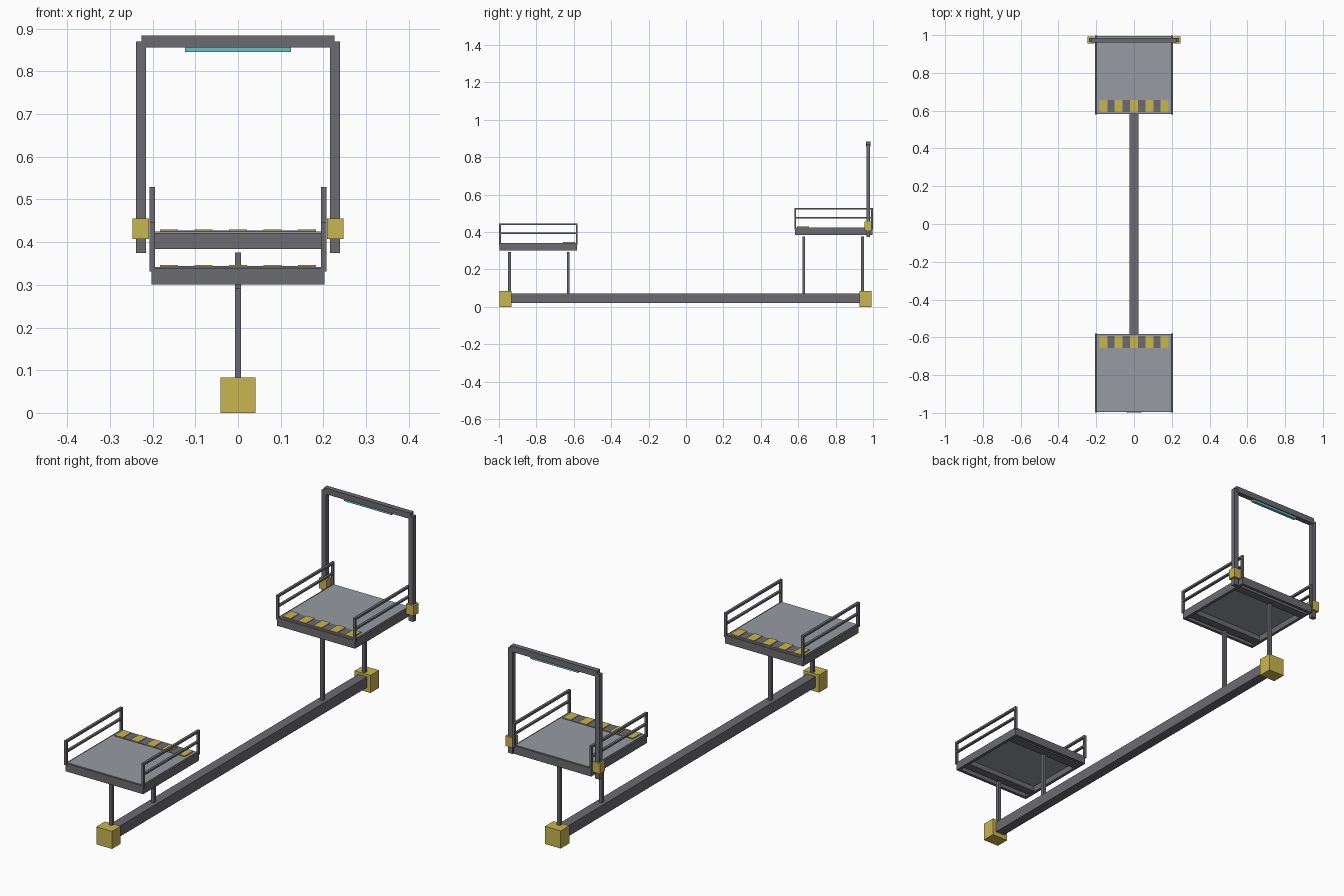
import bpy
import bmesh
from mathutils import Vector

cube = bpy.data.objects.get("Cube")
if cube:
    bpy.data.objects.remove(cube, do_unlink=True)


def material(name, rgb):
    mat = bpy.data.materials.new(name)
    mat.use_nodes = True
    colour = (*rgb, 1.0)
    mat.diffuse_color = colour
    mat.node_tree.nodes["Principled BSDF"].inputs["Base Color"].default_value = colour
    return mat


STEEL = material("dark steel", (0.15, 0.15, 0.165))
DECK = material("deck grey", (0.31, 0.33, 0.37))
YELLOW = material("safety yellow", (0.58, 0.47, 0.08))
CYAN = material("cyan light", (0.13, 0.55, 0.55))


def boxes(name, mat, spans):
    """One object made of boxes, each given as x, y and z ranges."""
    bm = bmesh.new()
    for span in spans:
        lo, hi = Vector([s[0] for s in span]), Vector([s[1] for s in span])
        for v in bmesh.ops.create_cube(bm, size=1)["verts"]:
            v.co = Vector([(lo[i] + hi[i]) / 2 + v.co[i] * (hi[i] - lo[i]) for i in range(3)])
    mesh = bpy.data.meshes.new(name)
    bm.to_mesh(mesh)
    bm.free()
    mesh.materials.append(mat)
    obj = bpy.data.objects.new(name, mesh)
    bpy.context.collection.objects.link(obj)
    return obj


def around(centre, half):
    return (centre - half, centre + half)


# Ground beam with its end blocks
boxes("ground_beam", STEEL, [(around(0, 0.023), (-0.985, 0.98), (0.021, 0.071))])
for label, y in (("front", -0.965), ("rear", 0.96)):
    boxes(label + "_end_block", YELLOW, [(around(0, 0.041), around(y, 0.032), (0, 0.083))])


def platform(label, side, base):
    """A railed deck; side is -1 at the front and 1 at the rear."""
    mid = side * 0.789
    half_x, half_y, wall = 0.203, 0.207, 0.014
    top = base + 0.038
    z = (base, top)

    # Perimeter frame and the two joists above the columns
    frame = []
    for s in (-1, 1):
        frame.append((around(s * (half_x - wall / 2), wall / 2), around(mid, half_y), z))
        frame.append((around(0, half_x - wall), around(mid + s * (half_y - wall / 2), wall / 2), z))
    boxes(label + "_platform_frame", STEEL, frame)
    columns = [side * 0.63, side * 0.943]
    boxes(label + "_joists", STEEL,
          [(around(0, half_x - wall), around(y, 0.02), (base + 0.004, top - 0.01)) for y in columns])

    # Deck plate
    boxes(label + "_deck", DECK,
          [(around(0, half_x - 0.007), around(mid, half_y - 0.004), (top - 0.01, top + 0.003))])

    # Warning strip along the inner edge
    strip_y = around(side * 0.625, 0.032)
    boxes(label + "_warning_strip", STEEL,
          [(around(0, 0.18), strip_y, (top + 0.002, top + 0.005))])
    boxes(label + "_warning_stripes", YELLOW,
          [(around(i * 0.081, 0.021), strip_y, (top + 0.003, top + 0.008)) for i in range(-2, 3)])

    # Guard rails on both sides
    rails = []
    for s in (-1, 1):
        x = around(s * 0.201, 0.006)
        for e in (-1, 1):
            rails.append((x, around(mid + e * 0.205, 0.005), (base + 0.03, base + 0.143)))
        for h, t in ((0.14, 0.005), (0.092, 0.004)):
            rails.append((x, around(mid, 0.21), around(base + h, t)))
    boxes(label + "_guard_rails", STEEL, rails)

    # Support columns
    boxes(label + "_columns", STEEL,
          [(around(0, 0.0075), around(y, 0.0075), (0.065, base - 0.008)) for y in columns])


platform("front", -1, 0.301)
platform("rear", 1, 0.384)

# Gantry over the rear deck
gantry_y = 0.974
for label, s in (("left", 1), ("right", -1)):
    boxes(label + "_gantry_post", STEEL,
          [(around(s * 0.227, 0.012), around(gantry_y, 0.010), (0.374, 0.87))])
    boxes(label + "_gantry_clamp", YELLOW,
          [(around(s * 0.2275, 0.0195), around(gantry_y, 0.019), (0.407, 0.455))])
boxes("gantry_beam", STEEL, [(around(0, 0.226), around(gantry_y, 0.012), (0.856, 0.884))])
boxes("gantry_light", CYAN, [(around(0, 0.124), around(gantry_y, 0.007), (0.846, 0.857))])
